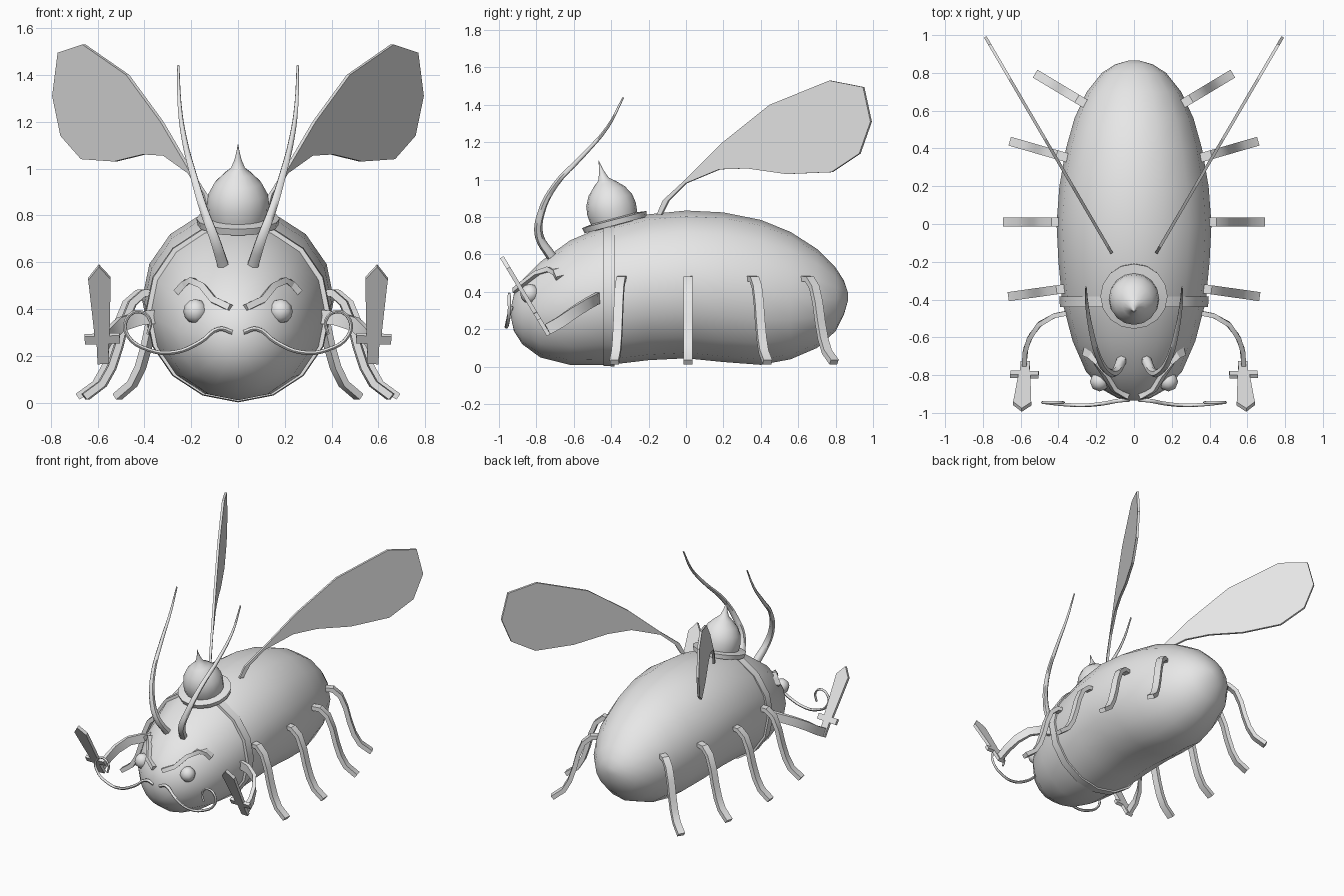
import bpy, bmesh, math
from mathutils import Vector, Matrix
from mathutils.bvhtree import BVHTree

old = bpy.data.objects.get("Cube")
if old:
    bpy.data.objects.remove(old, do_unlink=True)

grey = bpy.data.materials.new("plain grey")
grey.use_nodes = True
grey.diffuse_color = (0.8, 0.8, 0.8, 1)
grey.node_tree.nodes["Principled BSDF"].inputs["Base Color"].default_value = (0.8, 0.8, 0.8, 1)


def finish(name, mesh, angle=30, mirror=False):
    """Link a mesh as a named grey object, optionally mirrored left to right."""
    obj = bpy.data.objects.new(name, mesh)
    bpy.context.collection.objects.link(obj)
    mesh.materials.clear()
    mesh.materials.append(grey)
    bpy.ops.object.select_all(action='DESELECT')
    obj.select_set(True)
    bpy.context.view_layer.objects.active = obj
    if angle:
        bpy.ops.object.shade_smooth_by_angle(angle=math.radians(angle))
    if mirror:
        obj.modifiers.new("Mirror", 'MIRROR').use_mirror_merge = False
    return obj


def to_mesh(name, bm):
    bmesh.ops.recalc_face_normals(bm, faces=bm.faces[:])
    mesh = bpy.data.meshes.new(name)
    bm.to_mesh(mesh)
    return mesh


def loft(bm, rings, closed=False):
    """Skin a list of vertex loops, capping the ends unless closed."""
    loops = [[bm.verts.new(p) for p in ring] for ring in rings]
    pairs = list(zip(loops, loops[1:])) + ([(loops[-1], loops[0])] if closed else [])
    n = len(loops[0])
    for a, b in pairs:
        for i in range(n):
            j = (i + 1) % n
            bm.faces.new((a[i], a[j], b[j], b[i]))
    if not closed:
        bm.faces.new(loops[0])
        bm.faces.new(loops[-1])


def ribbon(name, points, axis, width, thick, matrix=Matrix(), angle=30):
    """Sweep a flat rectangular strip, its width lying along the axis."""
    pts = [Vector(p) for p in points]
    rings = []
    for i, p in enumerate(pts):
        tangent = (pts[min(i + 1, len(pts) - 1)] - pts[max(i - 1, 0)]).normalized()
        side = Vector(axis)
        side = (side - tangent * side.dot(tangent)).normalized() * width / 2
        up = tangent.cross(side).normalized() * thick / 2
        rings.append([matrix @ (p + side * s + up * u)
                      for s, u in ((1, 1), (-1, 1), (-1, -1), (1, -1))])
    bm = bmesh.new()
    loft(bm, rings)
    return finish(name, to_mesh(name, bm), angle, True)


def tube(name, points, start, end):
    """Tapered round tube through the points, mirrored."""
    curve = bpy.data.curves.new(name, 'CURVE')
    curve.dimensions = '3D'
    curve.bevel_depth = 1
    curve.bevel_resolution = 1
    curve.resolution_u = 4
    curve.use_fill_caps = True
    spline = curve.splines.new('BEZIER')
    spline.bezier_points.add(len(points) - 1)
    for i, (bp, p) in enumerate(zip(spline.bezier_points, points)):
        bp.co = p
        bp.handle_left_type = bp.handle_right_type = 'AUTO'
        bp.radius = start + (end - start) * i / (len(points) - 1)
    temp = bpy.data.objects.new(name + " path", curve)
    bpy.context.collection.objects.link(temp)
    graph = bpy.context.evaluated_depsgraph_get()
    mesh = bpy.data.meshes.new_from_object(temp.evaluated_get(graph))
    bpy.data.objects.remove(temp, do_unlink=True)
    return finish(name, mesh, 60, True)


def plate(name, outline, thick, matrix, angle=0):
    """Extrude a flat outline in local xy by a thickness, mirrored."""
    bm = bmesh.new()
    loft(bm, [[matrix @ Vector((x, y, z)) for x, y in outline]
              for z in (-thick / 2, thick / 2)])
    return finish(name, to_mesh(name, bm), angle, True)


def lathe(name, profile, matrix, closed=False, sides=16):
    turns = [math.tau * i / sides for i in range(sides)]
    bm = bmesh.new()
    loft(bm, [[matrix @ Vector((r * math.cos(a), r * math.sin(a), h)) for a in turns]
              for r, h in profile], closed)
    return finish(name, to_mesh(name, bm), 40)


def oval(y, half, top, bottom, grow=0.0, sides=16):
    mid, tall = (top + bottom) / 2, (top - bottom) / 2
    return [(math.sin(math.tau * i / sides) * (half + grow), y,
             mid + math.cos(math.tau * i / sides) * (tall + grow)) for i in range(sides)]


# Body: y, half width, top and bottom of each ring
stations = [(-.935, .03, .32, .26), (-.92, .09, .39, .19), (-.875, .17, .465, .12),
            (-.78, .255, .56, .05), (-.62, .325, .675, .01), (-.41, .38, .765, .01),
            (-.2, .4, .815, .035), (0, .41, .835, .045), (.2, .395, .825, .025),
            (.4, .36, .785, .01), (.56, .315, .72, .04), (.7, .25, .63, .1),
            (.8, .17, .53, .19), (.845, .1, .46, .28), (.865, .03, .4, .35)]
bm = bmesh.new()
loft(bm, [oval(*s) for s in stations])
surface = BVHTree.FromBMesh(bm)
finish("body", to_mesh("body", bm), 60)

# Strap round the neck
bm = bmesh.new()
loft(bm, [oval(y, .382, .76, .015, g) for y, g in
          ((-.44, -.02), (-.44, .01), (-.383, .014), (-.383, -.02))], True)
finish("neck_strap", to_mesh("neck_strap", bm))

# Spiked helmet, tipped forward
tilt = Matrix.Translation((0, -.38, .775)) @ Matrix.Rotation(.26, 4, 'X')
lathe("helmet_dome", [(.12, -.02), (.13, .03), (.134, .07), (.127, .12), (.1, .17),
                      (.06, .21), (.03, .235), (.016, .27), (.008, .3), (.001, .34)], tilt)
lathe("helmet_brim", [(.11, -.012), (.172, -.018), (.178, .012), (.12, .02)], tilt, True)

# Four pairs of legs fanning out from the body
leg_path = [(-.04, .47), (.02, .468), (.07, .425), (.105, .34), (.13, .24),
            (.16, .15), (.2, .08), (.275, .025)]
for name, x, y, turn in (("front", .385, -.345, -8), ("front_middle", .41, .01, 0),
                         ("rear_middle", .385, .36, 16), ("rear", .28, .65, 31)):
    place = Matrix.Translation((x, y, 0)) @ Matrix.Rotation(math.radians(turn), 4, 'Z')
    ribbon(name + "_legs", [(s, 0, z) for s, z in leg_path], (0, 1, 0), .048, .03, place)

# Arms holding swords
ribbon("arms", [(.32, -.465, .37), (.42, -.485, .36), (.5, -.53, .335), (.55, -.6, .29),
                (.575, -.67, .24), (.58, -.74, .2)], (0, 0, 1), .06, .025)
half = [(.025, 0), (.025, .1), (.075, .1), (.075, .14), (.032, .14), (.048, .42)]
outline = half + [(0, .485)] + [(-x, t) for x, t in reversed(half)]
lean = Matrix.Translation((.575, -.735, .17)) @ Matrix.Rotation(math.radians(121), 4, 'X')
plate("swords", outline, .022, lean @ Matrix.Rotation(-.04, 4, 'Z'))

# Wings: upright blades swept backward and outward
wing = [(-.155, .81), (-.12, .89), (0, 1.0), (.2, 1.2), (.45, 1.4), (.77, 1.53), (.95, 1.495),
        (.99, 1.31), (.93, 1.14), (.78, 1.04), (.54, 1.03), (.33, 1.06), (.18, 1.055),
        (0, .98), (-.09, .89), (-.13, .81)]
along = Vector((.585, 1, 0))
sweep = Matrix(((.585, 0, .863, .208), (1, 0, -.505, 0), (0, 1, 0, 0), (0, 0, 0, 1)))
plate("wings", wing, .016, sweep)

# Antennae
tube("antennae", [(.065, -.72, .59), (.1, -.785, .7), (.145, -.775, .82), (.19, -.7, .97),
                  (.23, -.55, 1.13), (.25, -.42, 1.28), (.255, -.335, 1.44)], .027, .005)

# Curled moustache
curl = [(.425 + r * math.cos(a), -.945, .325 + r * 1.1 * math.sin(a)) for r, a in
        ((.058, -.6), (.058, .5), (.058, 1.6), (.055, 2.7), (.05, 3.8))]
tube("moustache", [(.025, -.93, .3), (.08, -.935, .315), (.16, -.95, .26), (.27, -.96, .215),
                   (.38, -.955, .225)] + curl, .011, .007)


# Eyes and brows sit on the face
def on_face(x, z):
    return surface.ray_cast(Vector((x, -2, z)), Vector((0, 1, 0)))[0]


bm = bmesh.new()
bmesh.ops.create_uvsphere(bm, u_segments=8, v_segments=6, radius=.052,
                          matrix=Matrix.Translation(on_face(.182, .39)))
finish("eyes", to_mesh("eyes", bm), 60, True)
ribbon("eyebrows", [on_face(x, z) for x, z in ((.03, .405), (.1, .435), (.145, .49),
                                               (.19, .518), (.225, .51), (.26, .475))],
       (0, 1, 0), .045, .028)
